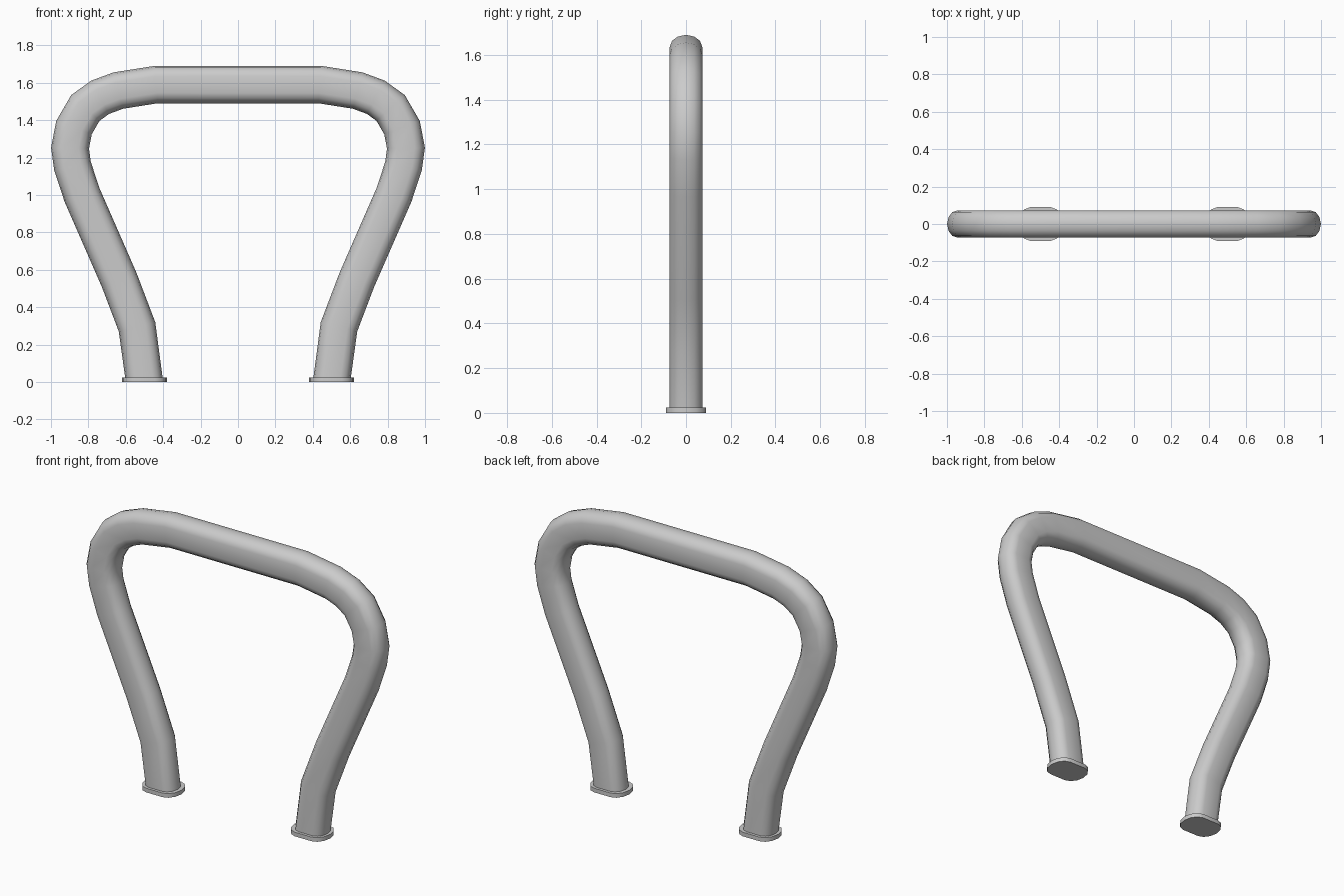
import bpy, bmesh, math
from mathutils import Vector

if "Cube" in bpy.data.objects:
    bpy.data.objects.remove(bpy.data.objects["Cube"])


def oblong(half_w, half_d, flat, steps=6):
    """Flat-sided oval section: rounded ends joined by straight sides."""
    pts = []
    for side in (1, -1):
        for i in range(steps + 1):
            a = -math.pi / 2 + math.pi * i / steps
            pts.append((side * (flat + (half_w - flat) * math.cos(a)),
                        side * half_d * math.sin(a)))
    return pts


def loft(name, rings):
    """Skin a list of rings and cap both ends."""
    bm = bmesh.new()
    loops = [[bm.verts.new(p) for p in ring] for ring in rings]
    n = len(loops[0])
    for a, b in zip(loops, loops[1:]):
        for i in range(n):
            j = (i + 1) % n
            bm.faces.new((a[i], a[j], b[j], b[i]))
    bm.faces.new(loops[0])
    bm.faces.new(loops[-1])
    bmesh.ops.recalc_face_normals(bm, faces=bm.faces)
    mesh = bpy.data.meshes.new(name)
    bm.to_mesh(mesh)
    bm.free()
    obj = bpy.data.objects.new(name, mesh)
    bpy.context.collection.objects.link(obj)
    bpy.ops.object.select_all(action='DESELECT')
    obj.select_set(True)
    bpy.context.view_layer.objects.active = obj
    bpy.ops.object.shade_smooth_by_angle(angle=math.radians(35))
    return obj


# Bent tube: centre line of the right half, mirrored for the left
half = [(.50, 0), (.54, .295), (.635, .545), (.834, 1.0), (.885, 1.155),
        (.898, 1.25), (.877, 1.36), (.816, 1.465), (.737, 1.522),
        (.64, 1.558), (.437, 1.59)]
path = [Vector(p) for p in half + [(-x, z) for x, z in reversed(half)]]
section = oblong(.10, .073, .045)
rings = []
for i, p in enumerate(path):
    if i in (0, len(path) - 1):
        # Ends are cut level with the ground
        across = Vector((1, 0)) if i == 0 else Vector((-1, 0))
    else:
        t = (p - path[i - 1]).normalized() + (path[i + 1] - p).normalized()
        t.normalize()
        across = Vector((t.y, -t.x))
        across /= across.dot(Vector(((path[i + 1] - p).y,
                                     -(path[i + 1] - p).x)).normalized())
    rings.append([(p.x + across.x * u, v, p.y + across.y * u)
                  for u, v in section])
loft("bent_tube", rings)

# Floor plates under both legs
plate = oblong(.12, .09, .055)
for side, label in ((-1, "left"), (1, "right")):
    loft(label + "_floor_plate",
         [[(side * .5 + u, v, z) for u, v in plate] for z in (0, .025)])
